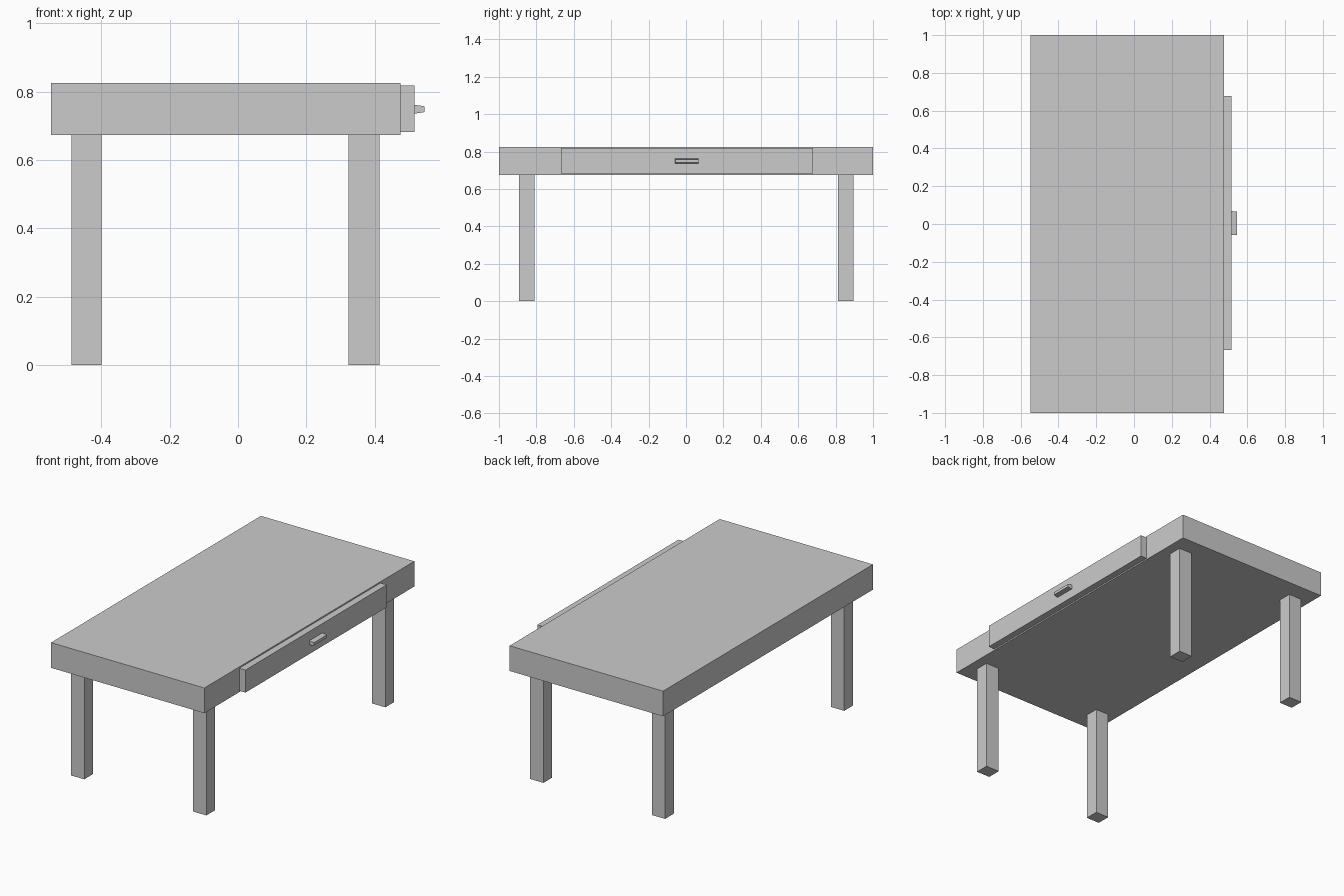
import bpy
import bmesh
from mathutils import Vector

if "Cube" in bpy.data.objects:
    bpy.data.objects.remove(bpy.data.objects["Cube"])


def box(name, lo, hi, taper=None):
    """Box between two corners; taper = (y, z) scale of the +x end face."""
    lo, hi = Vector(lo), Vector(hi)
    mid, size = (lo + hi) / 2, hi - lo
    bm = bmesh.new()
    bmesh.ops.create_cube(bm, size=1)
    for v in bm.verts:
        if taper and v.co.x > 0:
            v.co.y *= taper[0]
            v.co.z *= taper[1]
        v.co = v.co * size
    mesh = bpy.data.meshes.new(name)
    bm.to_mesh(mesh)
    bm.free()
    obj = bpy.data.objects.new(name, mesh)
    obj.location = mid
    bpy.context.collection.objects.link(obj)
    return obj


TOP_Z, UNDER_Z = 0.826, 0.674

# Thick table top
box("table_top", (-0.547, -1, UNDER_Z), (0.476, 1, TOP_Z))

# Four square legs
for x_name, x0, x1 in (("left", -0.488, -0.40), ("right", 0.324, 0.414)):
    for y_name, y0, y1 in (("front", -0.893, -0.81), ("back", 0.813, 0.896)):
        box(f"{y_name}_{x_name}_leg", (x0, y0, 0), (x1, y1, UNDER_Z))

# Drawer front on the +x side
box("drawer_front", (0.476, -0.667, 0.682), (0.517, 0.678, 0.818))

# Slightly tapered drawer handle
box("drawer_handle", (0.517, -0.059, 0.736), (0.546, 0.068, 0.762), taper=(0.97, 0.65))
